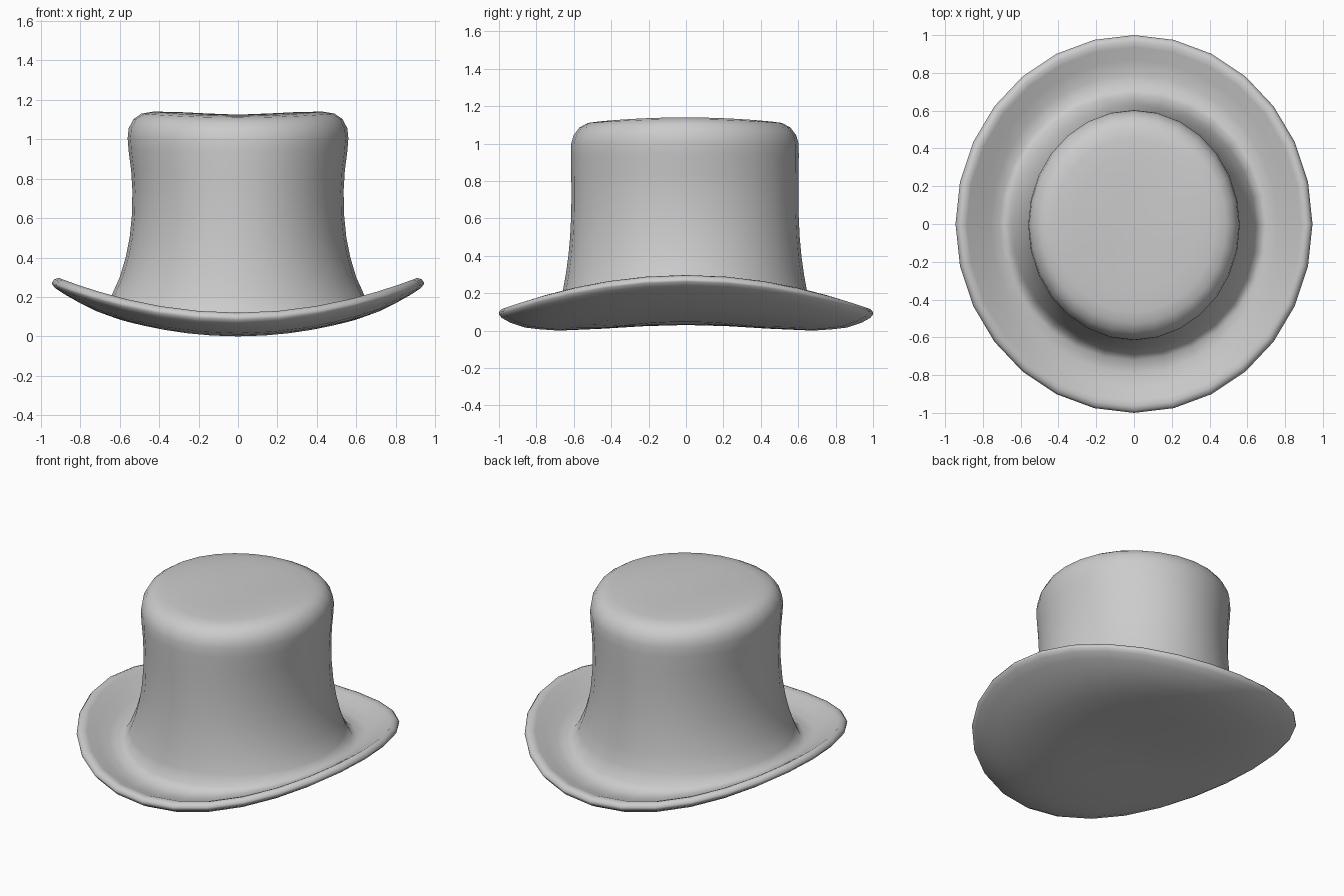
import bpy, bmesh
from math import sin, cos, tau

SIDES = 28

# Rings from underside centre to crown top:
# half width x, half depth y, height at front/back, extra height at the sides
underside = [(.20, .22, .024, .010), (.40, .45, .010, .037),
             (.60, .68, .000, .085), (.72, .78, .007, .121),
             (.80, .86, .016, .152), (.88, .94, .043, .170)]
rim = [(.925, .985, .068, .175), (.943, .999, .085, .178),
       (.945, 1.0, .098, .173), (.932, .988, .114, .175),
       (.910, .965, .120, .177), (.885, .935, .114, .166)]
brim_top = [(.82, .87, .090, .145), (.76, .79, .077, .116),
            (.71, .72, .086, .076), (.68, .685, .120, .038)]
crown = [(.645, .655, .20, 0), (.60, .637, .30, 0), (.57, .623, .40, 0),
         (.55, .614, .50, 0), (.538, .608, .62, 0), (.536, .607, .74, 0),
         (.542, .608, .84, 0), (.555, .609, .94, 0), (.560, .608, 1.00, .005),
         (.555, .595, 1.045, .01), (.530, .565, 1.085, .018),
         (.49, .52, 1.110, .020), (.43, .46, 1.118, .022),
         (.32, .35, 1.123, .016), (.16, .18, 1.125, .006)]

bm = bmesh.new()


def ring(rx, ry, z, lift, shift=0.0):
    verts = []
    for i in range(SIDES):
        a = tau * i / SIDES
        verts.append(bm.verts.new((rx * cos(a), ry * sin(a) + shift,
                                   z + lift * cos(a) ** 2)))
    return verts


rings = [ring(*r) for r in underside + rim + brim_top]
rings += [ring(*r, shift=-.006) for r in crown]

# Walls between neighbouring rings
for low, high in zip(rings, rings[1:]):
    for i in range(SIDES):
        j = (i + 1) % SIDES
        bm.faces.new((low[i], low[j], high[j], high[i]))

# Fans closing the underside and the crown
for loop, centre in ((rings[0], (0, 0, .03)), (rings[-1], (0, -.006, 1.125))):
    c = bm.verts.new(centre)
    for i in range(SIDES):
        bm.faces.new((loop[i], loop[(i + 1) % SIDES], c))

bmesh.ops.recalc_face_normals(bm, faces=bm.faces)
for f in bm.faces:
    f.smooth = True

mesh = bpy.data.meshes.new("top_hat")
bm.to_mesh(mesh)
bm.free()
hat = bpy.data.objects.new("top_hat", mesh)
bpy.context.collection.objects.link(hat)
